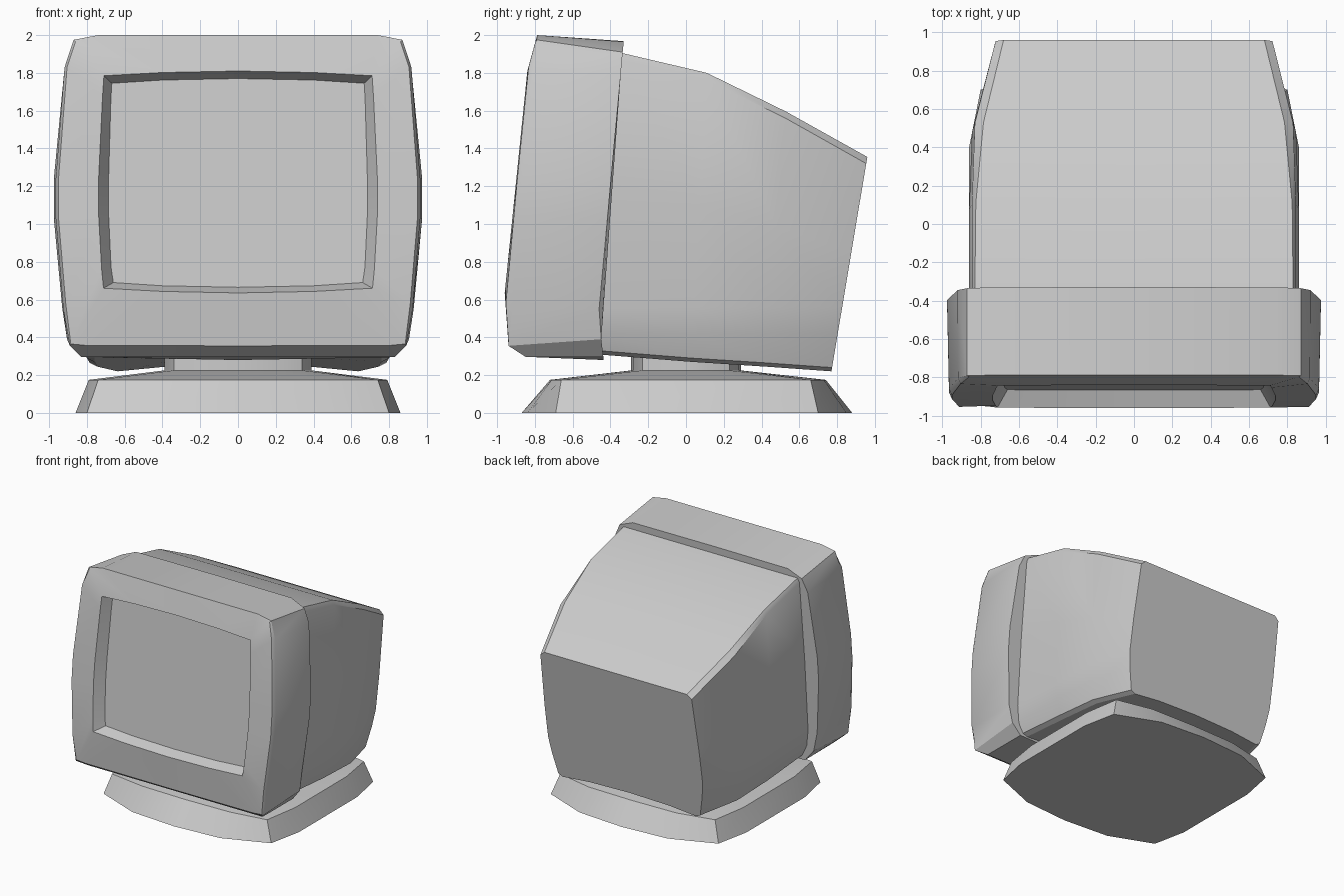
import bpy, bmesh
from math import radians

if "Cube" in bpy.data.objects:
    bpy.data.objects.remove(bpy.data.objects["Cube"])


def ring(half):
    """Close a half outline (starts and ends on x = 0) by mirroring it."""
    return half + [(-x, y, z) for x, y, z in reversed(half[1:-1])]


def loft(name, rings, cap_start=True, cap_end=True, angle=28):
    bm = bmesh.new()
    loops = [[bm.verts.new(p) for p in r] for r in rings]
    for a, b in zip(loops, loops[1:]):
        n = len(a)
        for i in range(n):
            j = (i + 1) % n
            bm.faces.new((a[i], a[j], b[j], b[i]))
    if cap_start:
        bm.faces.new(loops[0])
    if cap_end:
        bm.faces.new(loops[-1])
    bmesh.ops.recalc_face_normals(bm, faces=bm.faces)
    me = bpy.data.meshes.new(name)
    bm.to_mesh(me)
    bm.free()
    ob = bpy.data.objects.new(name, me)
    bpy.context.collection.objects.link(ob)
    bpy.ops.object.select_all(action='DESELECT')
    ob.select_set(True)
    bpy.context.view_layer.objects.active = ob
    bpy.ops.object.shade_smooth_by_angle(angle=radians(angle))
    return ob


def leaning(outline, y_at):
    return ring([(x, y_at(z), z) for x, z in outline])


# Front bezel: leaning rings from the rear lip to the sunken screen edge
def rear_y(z):
    return -0.33 - (1.965 - z) * 0.092 if z > 0.5 else -0.462 + (0.5 - z) * 0.12


def edge_y(z):
    return -0.79 - (1.98 - z) * 0.092 if z > 0.32 else -0.85


def face_y(z):
    return edge_y(z) - 0.035 * max(0, min(1, (2.0 - z) / 0.2, (z - 0.36) / 0.2))


def rim_y(z):
    return -0.84 - (1.81 - z) * 0.102


rear = [(0, 1.968), (.74, 1.965), (.87, 1.91), (.92, 1.80), (.975, 1.24),
        (.975, 1.03), (.93, .55), (.905, .39), (.83, .295), (0, .28)]
edge = [(0, 2.0), (.74, 2.0), (.87, 1.975), (.918, 1.83), (.965, 1.24),
        (.965, 1.03), (.925, .55), (.89, .355), (.83, .297), (0, .297)]
face = [(0, 1.998), (.73, 1.997), (.86, 1.965), (.905, 1.83), (.95, 1.24),
        (.95, 1.03), (.912, .58), (.885, .365), (.80, .357), (0, .355)]
rim = [(0, 1.81), (.4, 1.802), (.71, 1.785), (.717, 1.68), (.738, 1.24),
       (.738, 1.05), (.722, .76), (.712, .66), (.4, .643), (0, .635)]
glass = [(0, 1.77), (.4, 1.762), (.668, 1.745), (.673, 1.66), (.685, 1.24),
         (.685, 1.05), (.672, .77), (.66, .69), (.4, .673), (0, .665)]


def glass_y(z):
    return rim_y(z) + 0.09


glass_ring = leaning(glass, glass_y)
loft("front_bezel", [leaning(rear, rear_y), leaning(edge, edge_y),
                     leaning(face, face_y), leaning(rim, rim_y), glass_ring],
     cap_end=False)

# Screen
loft("screen", [glass_ring], cap_start=True, cap_end=False)


# Rear shell: sections that shrink and drop towards the back
def shell_section(yt, zt, yb, zb, xt, xs):
    pts = [(0, zt), (xt, zt), (xs - .015, zt - .035), (xs, zb + .55 * (zt - zb)),
           (xs, .56), (xs - .02, .42), (xs - .06, zb + .02), (xs - .10, zb),
           (.38, zb + .025), (0, zb + .035)]
    return ring([(x, yb + (yt - yb) * (z - zb) / (zt - zb), z) for x, z in pts])


loft("rear_shell", [shell_section(*s) for s in [
    (-.36, 1.91, -.47, .31, .83, .86),
    (.11, 1.80, .03, .27, .825, .86),
    (.53, 1.595, .42, .245, .785, .845),
    (.96, 1.355, .77, .22, .68, .737)]])

# Foot with bowed sides and a neck
foot_rings = [
    [(0, -.87), (.42, -.84), (.80, -.69), (.86, -.40), (.86, .40),
     (.80, .70), (.42, .85), (0, .88)],
    [(0, -.72), (.42, -.71), (.74, -.66), (.79, -.35), (.79, .35),
     (.74, .66), (.42, .73), (0, .74)],
    [(0, -.29), (.2, -.28), (.34, -.23), (.39, -.1), (.39, .1),
     (.34, .23), (.2, .28), (0, .29)]]
heights = (0, .175, .225)
rings = [ring([(x, y, z) for x, y in r]) for r, z in zip(foot_rings, heights)]
neck = [(x, y, .30) for x, y, z in rings[-1]]
loft("foot", rings)
loft("neck", [rings[-1], neck])
